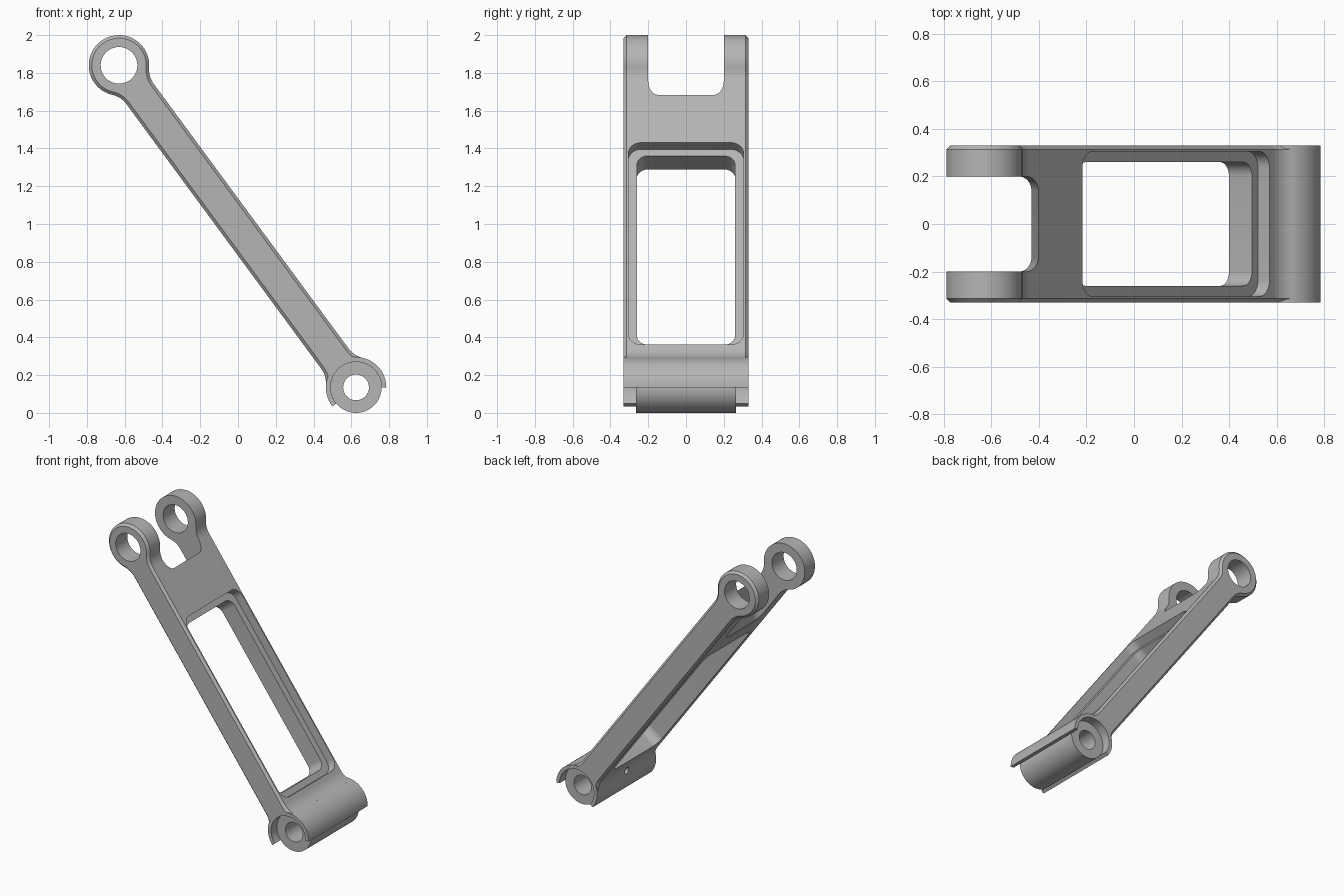
import bpy, bmesh
from math import sin, cos, pi, radians, sqrt, atan2, hypot
from mathutils import Vector

cube = bpy.data.objects.get("Cube")
if cube:
    bpy.data.objects.remove(cube)

# Main sizes
FOOT = Vector((0.625, 0, 0.135))      # lower pivot
HEAD = Vector((-0.63, 0, 1.84))       # upper pivot
LENGTH = (HEAD - FOOT).length
ALONG = (HEAD - FOOT).normalized()    # up the arm
SIDE = Vector((0, 1, 0))
OUT = Vector((ALONG.z, 0, -ALONG.x))  # out of the upper face
R, BORE, HALF, FILLET = 0.16, 0.135, 0.09, 0.13
WIDTH, CHAMFER = 0.33, 0.016

metal = bpy.data.materials.new("grey metal")
metal.use_nodes = True
grey = (0.46, 0.46, 0.46, 1)
metal.diffuse_color = grey
metal.node_tree.nodes["Principled BSDF"].inputs["Base Color"].default_value = grey


def arc(cx, cy, r, a0, a1, n=16):
    return [(cx + r * cos(a0 + (a1 - a0) * i / n),
             cy + r * sin(a0 + (a1 - a0) * i / n)) for i in range(n + 1)]


def rounded_rect(x0, x1, y, r):
    pts = []
    for i, (cx, cy) in enumerate([(x1 - r, y - r), (x0 + r, y - r),
                                  (x0 + r, r - y), (x1 - r, r - y)]):
        pts += arc(cx, cy, r, i * pi / 2, (i + 1) * pi / 2, 8)
    return pts


def loft(name, loops, origin, ex, ey, ez):
    """Closed solid through (outline, depth) loops in the given frame."""
    bm = bmesh.new()
    rings = [[bm.verts.new(origin + ex * p + ey * q + ez * d) for p, q in pts]
             for pts, d in loops]
    n = len(rings[0])
    for a, b in zip(rings, rings[1:]):
        for i in range(n):
            bm.faces.new((a[i], a[(i + 1) % n], b[(i + 1) % n], b[i]))
    bm.faces.new(rings[0])
    bm.faces.new(rings[-1])
    bmesh.ops.recalc_face_normals(bm, faces=bm.faces)
    mesh = bpy.data.meshes.new(name)
    bm.to_mesh(mesh)
    bm.free()
    mesh.materials.append(metal)
    obj = bpy.data.objects.new(name, mesh)
    bpy.context.collection.objects.link(obj)
    return obj


def disc(name, centre, r, half, n=64):
    pts = arc(0, 0, r, 0, 2 * pi, n)[:-1]
    return loft(name, [(pts, -half), (pts, half)], centre, ALONG, OUT, SIDE)


def cut(obj, cutters):
    for c in cutters:
        c.hide_render = True
        mod = obj.modifiers.new("cut", 'BOOLEAN')
        mod.operation = 'DIFFERENCE'
        mod.solver = 'EXACT'
        mod.object = c
    bpy.context.view_layer.update()
    graph = bpy.context.evaluated_depsgraph_get()
    mesh = bpy.data.meshes.new_from_object(obj.evaluated_get(graph))
    obj.modifiers.clear()
    obj.data = mesh


def arm_outline(inset):
    """Side profile: round head, straight beam, flared foot around the bore."""
    uc = sqrt((R + FILLET) ** 2 - (HALF + FILLET) ** 2)
    vc = HALF + FILLET
    al = atan2(vc, uc)
    f = FILLET + inset
    half = arc(0, 0, BORE, 0, al)
    half += arc(uc, vc, f, pi + al, 1.5 * pi)
    half += arc(LENGTH - uc, vc, f, 1.5 * pi, 2 * pi - al)
    half += arc(LENGTH, 0, R - inset, pi - al, 0, 40)[1:]
    return half + [(a, -v) for a, v in reversed(half[1:-1])]


# Forked arm with chamfered sides
full, small = arm_outline(0), arm_outline(CHAMFER)
edge = WIDTH - CHAMFER
arm = loft("forked_arm", [(small, -WIDTH), (full, -edge), (full, edge), (small, WIDTH)],
           FOOT, ALONG, OUT, SIDE)

# Half-round hood over the lower pivot
tilt = atan2(ALONG.z, ALONG.x)
start, end = tilt, tilt - radians(219)
ring = arc(0, 0, R, start, end, 56) + arc(0, 0, BORE, end, start, 56)
hood = loft("pivot_hood", [(ring, -WIDTH), (ring, WIDTH)], FOOT, ALONG, OUT, SIDE)

# Bushing inside the hood
bushing = disc("pivot_bushing", FOOT, BORE, 0.265)

# Cutters: window, its stepped recess, fork slot and the round holes
hole = rounded_rect(0.258, 1.50, 0.26, 0.06)
step = rounded_rect(0.215, 1.543, 0.305, 0.07)
window = loft("window_cutter", [(hole, -0.3), (hole, 0.3)], FOOT, ALONG, SIDE, OUT)
recess = loft("recess_cutter", [(step, 0.03), (step, 0.3)], FOOT, ALONG, SIDE, OUT)
slant = Vector((0.11, 0, 0.994))
slot_pts = rounded_rect(0, 0.9, 0.2, 0.06)
slot = loft("slot_cutter", [(slot_pts, -0.5), (slot_pts, 0.6)],
            Vector((-0.402, 0, 1.685)), Vector((-0.994, 0, 0.11)), SIDE, slant)
head_hole = disc("head_hole_cutter", HEAD, 0.097, 1)
foot_hole = disc("foot_hole_cutter", FOOT, 0.068, 1)
aim = Vector((cos(radians(165)), 0, sin(radians(165))))
pin = arc(0, 0, 0.022, 0, 2 * pi, 24)[:-1]
pin_hole = loft("pin_hole_cutter", [(pin, 0.03), (pin, 0.4)], FOOT,
                SIDE, aim.cross(SIDE), aim)

cut(arm, [window, recess, slot, head_hole, pin_hole])
cut(hood, [pin_hole])
cut(bushing, [foot_hole, pin_hole])
for c in (window, recess, slot, head_hole, foot_hole, pin_hole):
    bpy.data.objects.remove(c)

# Smooth the curved surfaces, keep the edges sharp
bpy.ops.object.select_all(action='DESELECT')
for obj in (arm, hood, bushing):
    obj.select_set(True)
bpy.context.view_layer.objects.active = arm
bpy.ops.object.shade_smooth_by_angle(angle=radians(25))
